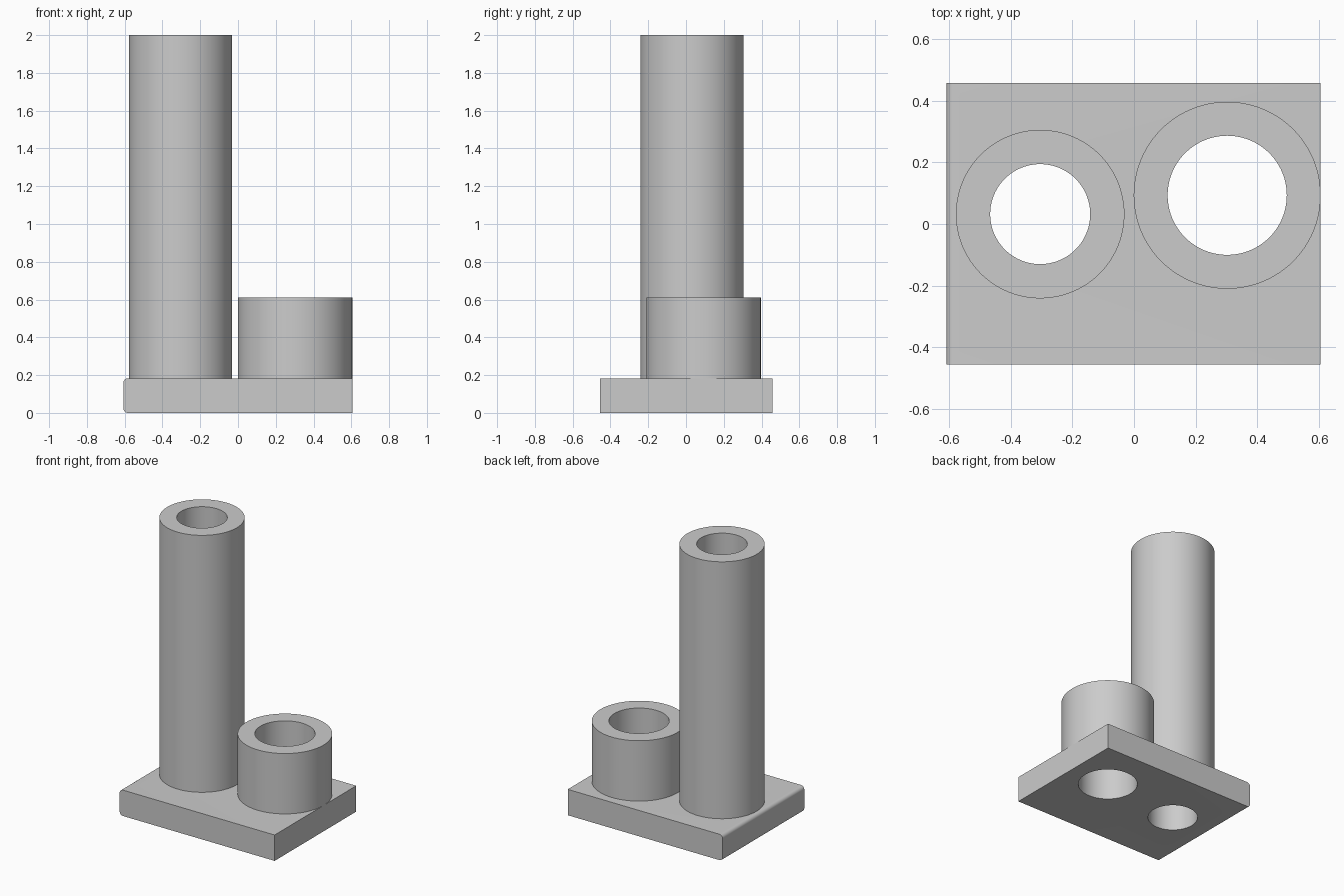
import bpy, bmesh, math

cube = bpy.data.objects.get("Cube")
if cube:
    bpy.data.objects.remove(cube, do_unlink=True)

grey = bpy.data.materials.new("plain grey")
grey.use_nodes = True
colour = (0.6, 0.6, 0.6, 1)
grey.diffuse_color = colour
grey.node_tree.nodes["Principled BSDF"].inputs["Base Color"].default_value = colour

PLATE_TOP = 0.183
SIDES = 96
# centre x, centre y, outer radius, bore radius, top height
TUBES = {
    "tall_tube": (-0.304, 0.032, 0.273, 0.162, 2.0),
    "short_tube": (0.302, 0.093, 0.303, 0.193, 0.61),
}


def add_object(name, bm):
    bmesh.ops.recalc_face_normals(bm, faces=bm.faces)
    mesh = bpy.data.meshes.new(name)
    bm.to_mesh(mesh)
    bm.free()
    mesh.materials.append(grey)
    obj = bpy.data.objects.new(name, mesh)
    bpy.context.collection.objects.link(obj)
    return obj


def smooth(obj):
    bpy.ops.object.select_all(action="DESELECT")
    obj.select_set(True)
    bpy.context.view_layer.objects.active = obj
    bpy.ops.object.shade_smooth_by_angle(angle=math.radians(30))


def ring(bm, x, y, z, radius):
    angles = [2 * math.pi * i / SIDES for i in range(SIDES)]
    return [bm.verts.new((x + radius * math.cos(a), y + radius * math.sin(a), z))
            for a in angles]


def bridge(bm, a, b):
    for i in range(SIDES):
        j = (i + 1) % SIDES
        bm.faces.new((a[i], a[j], b[j], b[i]))


# Base plate, with the two long edges of its right end rounded
bm = bmesh.new()
bmesh.ops.create_cube(bm, size=1)
bmesh.ops.scale(bm, vec=(1.212, 0.912, PLATE_TOP), verts=bm.verts)
bmesh.ops.translate(bm, vec=(-0.001, 0.001, PLATE_TOP / 2), verts=bm.verts)
end_edges = [e for e in bm.edges
             if all(v.co.x < 0 for v in e.verts)
             and abs(e.verts[0].co.z - e.verts[1].co.z) < 0.01]
bmesh.ops.bevel(bm, geom=end_edges, offset=0.025, segments=6, profile=0.5,
                affect="EDGES")
plate = add_object("base_plate", bm)

# Bores cut through the plate
cutters = []
for name, (x, y, outer, bore, top) in TUBES.items():
    bm = bmesh.new()
    low, high = ring(bm, x, y, -0.1, bore), ring(bm, x, y, PLATE_TOP + 0.1, bore)
    bridge(bm, low, high)
    bm.faces.new(low)
    bm.faces.new(high)
    cutter = add_object(name + "_cutter", bm)
    cutter.hide_render = True
    cutters.append(cutter)
    cut = plate.modifiers.new("bore", "BOOLEAN")
    cut.operation = "DIFFERENCE"
    cut.solver = "EXACT"
    cut.object = cutter

graph = bpy.context.evaluated_depsgraph_get()
plate_mesh = bpy.data.meshes.new_from_object(plate.evaluated_get(graph))
plate.modifiers.clear()
plate.data = plate_mesh
for cutter in cutters:
    bpy.data.objects.remove(cutter, do_unlink=True)
smooth(plate)

# Hollow tubes standing on the plate
for name, (x, y, outer, bore, top) in TUBES.items():
    bm = bmesh.new()
    loops = [ring(bm, x, y, PLATE_TOP, outer), ring(bm, x, y, top, outer),
             ring(bm, x, y, top, bore), ring(bm, x, y, PLATE_TOP, bore)]
    for a, b in zip(loops, loops[1:] + loops[:1]):
        bridge(bm, a, b)
    smooth(add_object(name, bm))
